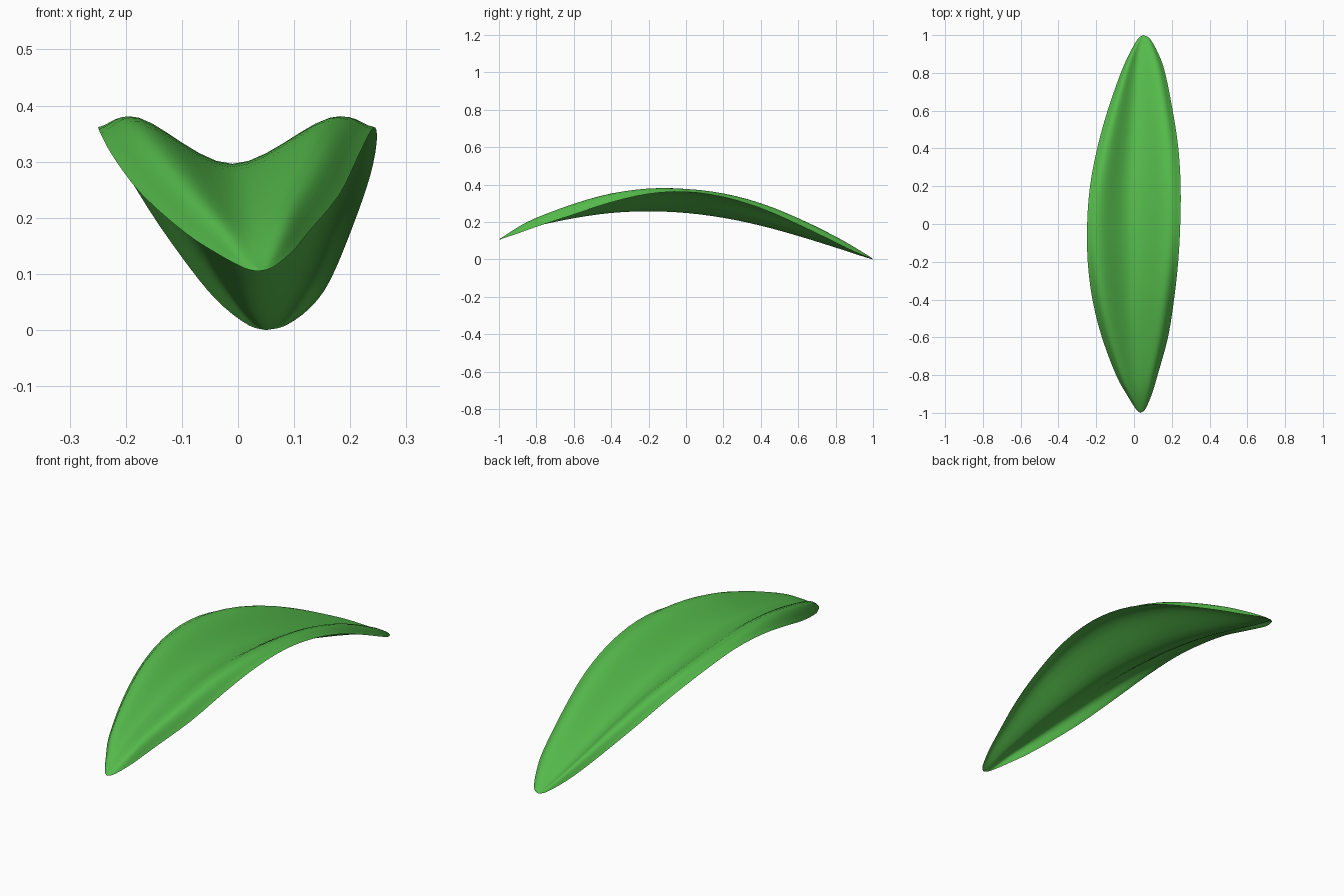
import bpy, bmesh, math
from mathutils import Vector

if "Cube" in bpy.data.objects:
    bpy.data.objects.remove(bpy.data.objects["Cube"])

# Leaf stations: y, left x, right x, midrib x, keel z, lobe top z, rim z
STATIONS = [
    (-1.00, .035, .035, .035, .105, .105, .105),
    (-0.98, .010, .060, .030, .112, .117, .111),
    (-0.90, -.040, .095, .020, .148, .170, .138),
    (-0.80, -.095, .125, .010, .178, .222, .174),
    (-0.60, -.170, .180, .000, .220, .297, .240),
    (-0.40, -.220, .212, -.010, .248, .352, .305),
    (-0.20, -.245, .234, -.010, .257, .377, .350),
    (0.00, -.248, .245, -.010, .248, .373, .361),
    (0.20, -.233, .247, -.010, .222, .349, .333),
    (0.40, -.195, .235, .000, .180, .298, .273),
    (0.60, -.140, .205, .010, .125, .220, .186),
    (0.80, -.070, .165, .020, .063, .122, .090),
    (0.90, -.025, .130, .030, .030, .065, .041),
    (0.98, .020, .085, .045, .005, .016, .008),
    (1.00, .050, .050, .050, .000, .000, .000),
]
THICK = 0.04


def smooth(points, steps):
    """Catmull-Rom curve through points."""
    p = [Vector(q) for q in points]
    p = [2 * p[0] - p[1]] + p + [2 * p[-1] - p[-2]]
    out = []
    for i in range(1, len(p) - 2):
        a, b, c, d = p[i - 1:i + 3]
        for k in range(steps):
            t = k / steps
            out.append(0.5 * (2 * b + (c - a) * t + (2 * a - 5 * b + 4 * c - d) * t * t
                              + (3 * b - a - 3 * c + d) * t ** 3))
    out.append(p[-2])
    return out


def section(row, top):
    """Cross-section from left rim over both lobes to right rim."""
    y, left, right, mid, keel, lobe, rim = row
    t = THICK * math.sqrt(max(0, 1 - y * y))
    zm = keel + (t if top else 0)
    zl = lobe - (0 if top else 0.6 * t)
    xl, xr = mid + 0.7 * (left - mid), mid + 0.7 * (right - mid)
    return smooth([(left, y, rim), (xl, y, zl), (mid, y, zm), (xr, y, zl), (right, y, rim)], 6)


# Upper and lower skins, joined at the rim
rows = smooth(STATIONS, 3)
bm = bmesh.new()
for top in (True, False):
    grid = [[bm.verts.new(p) for p in section(r, top)] for r in rows]
    for a, b in zip(grid, grid[1:]):
        for i in range(len(a) - 1):
            quad = (a[i], a[i + 1], b[i + 1], b[i])
            bm.faces.new(quad if top else quad[::-1])
bmesh.ops.remove_doubles(bm, verts=bm.verts, dist=0.0005)
bmesh.ops.recalc_face_normals(bm, faces=bm.faces)
mesh = bpy.data.meshes.new("leaf")
bm.to_mesh(mesh)
bm.free()

leaf = bpy.data.objects.new("leaf", mesh)
bpy.context.collection.objects.link(leaf)
green = bpy.data.materials.new("leaf_green")
green.diffuse_color = (0.09, 0.49, 0.07, 1)
green.use_nodes = True
green.node_tree.nodes["Principled BSDF"].inputs["Base Color"].default_value = green.diffuse_color
mesh.materials.append(green)

bpy.context.view_layer.objects.active = leaf
leaf.select_set(True)
bpy.ops.object.shade_smooth_by_angle(angle=math.radians(70))
